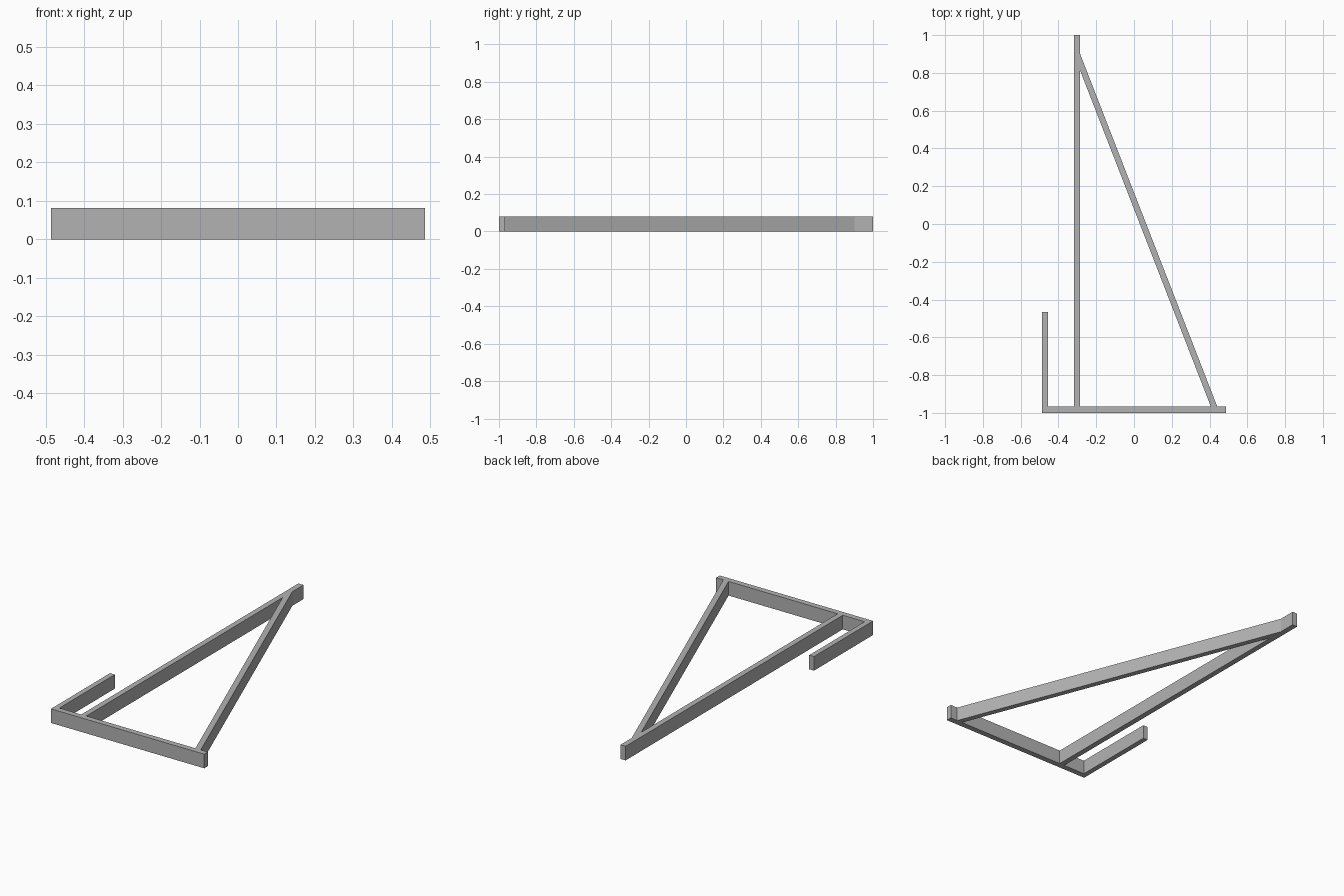
import bpy
import bmesh

cube = bpy.data.objects.get("Cube")
if cube:
    bpy.data.objects.remove(cube, do_unlink=True)

HEIGHT = 0.081

grey = bpy.data.materials.new("plain grey")
grey.use_nodes = True
color = (0.45, 0.45, 0.45, 1)
grey.diffuse_color = color
grey.node_tree.nodes["Principled BSDF"].inputs["Base Color"].default_value = color


def prism(name, outline):
    """Extrude a flat plan outline up to the common bar height."""
    bm = bmesh.new()
    base = bm.faces.new([bm.verts.new((x, y, 0)) for x, y in outline])
    top = bmesh.ops.extrude_face_region(bm, geom=[base])["geom"]
    verts = [v for v in top if isinstance(v, bmesh.types.BMVert)]
    bmesh.ops.translate(bm, vec=(0, 0, HEIGHT), verts=verts)
    bmesh.ops.recalc_face_normals(bm, faces=bm.faces)
    mesh = bpy.data.meshes.new(name)
    bm.to_mesh(mesh)
    bm.free()
    mesh.materials.append(grey)
    obj = bpy.data.objects.new(name, mesh)
    bpy.context.collection.objects.link(obj)
    return obj


def bar(name, x0, x1, y0, y1):
    return prism(name, [(x0, y0), (x1, y0), (x1, y1), (x0, y1)])


END = 0.486      # half width of the front bar
INNER = -0.967   # back face of the front bar
POST = -0.285    # side of the long bar that meets the brace

# Front bar, short side arm and long bar, butted together
bar("front_bar", -END, END, -1, INNER)
bar("short_arm", -END, -0.456, INNER, -0.465)
bar("long_bar", -0.317, POST, INNER, 1)

# Diagonal brace, cut flush against the long bar and the front bar
prism("diagonal_brace", [(0.407, INNER), (0.441, INNER), (POST, 0.9), (POST, 0.812)])
